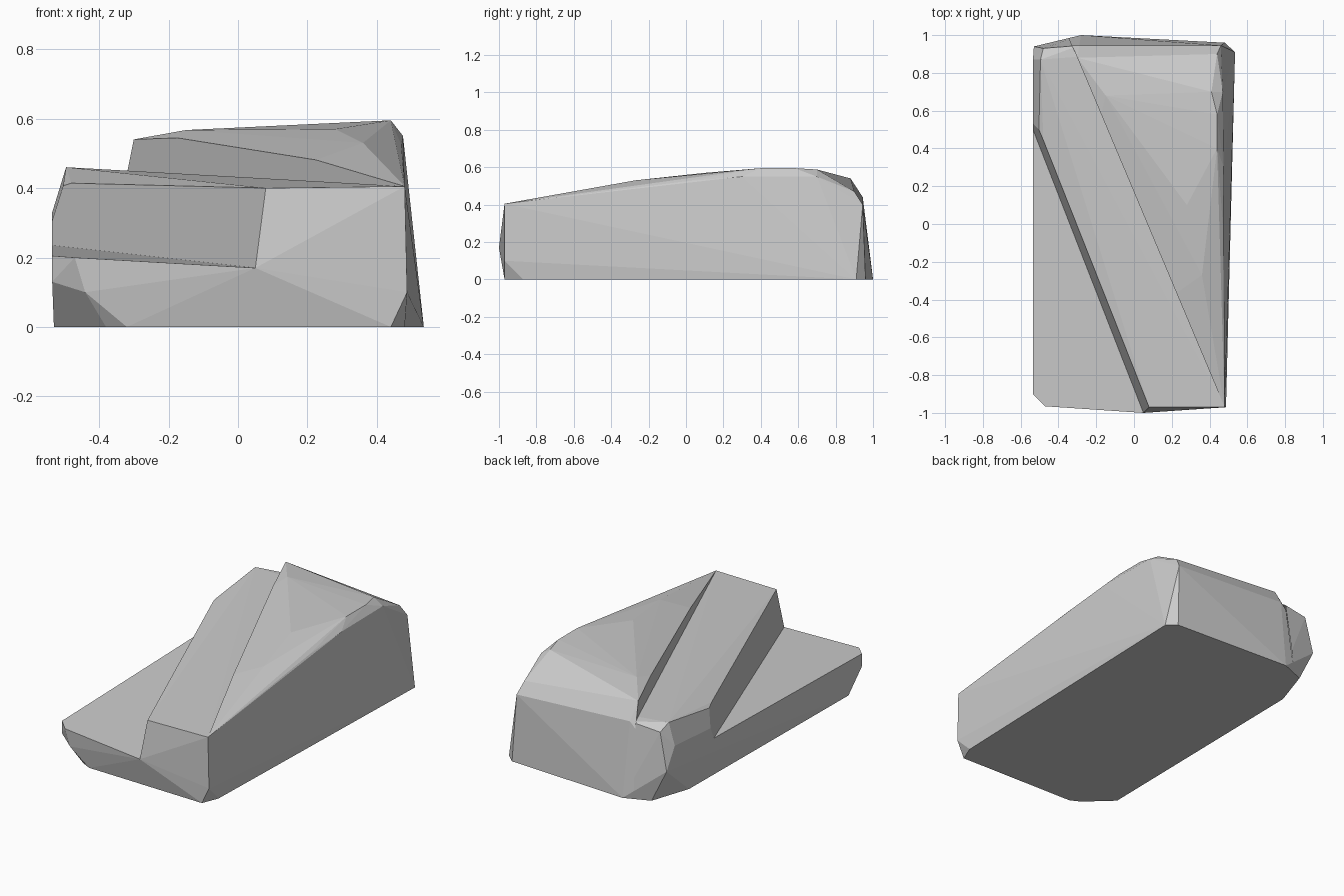
import bpy, bmesh, math
from mathutils import Vector

if "Cube" in bpy.data.objects:
    bpy.data.objects.remove(bpy.data.objects["Cube"])

stone = bpy.data.materials.new("grey stone")
stone.diffuse_color = (0.6, 0.6, 0.6, 1)
stone.use_nodes = True
stone.node_tree.nodes["Principled BSDF"].inputs["Base Color"].default_value = stone.diffuse_color


def hull(points):
    """Convex chunk wrapped around a few corner points."""
    bm = bmesh.new()
    for p in points:
        bm.verts.new(p)
    bmesh.ops.convex_hull(bm, input=bm.verts)
    bmesh.ops.delete(bm, geom=[v for v in bm.verts if not v.link_faces], context='VERTS')
    bmesh.ops.recalc_face_normals(bm, faces=bm.faces)
    return bm


def plane(a, b, c, towards):
    """Plane through three points, its normal turned towards a direction."""
    a, b, c = Vector(a), Vector(b), Vector(c)
    n = (b - a).cross(c - a).normalized()
    return a, (n if n.dot(Vector(towards)) > 0 else -n)


def cut(bm, pl, cap=True):
    """Drop everything on the normal side; close the cut with one face."""
    co, no = pl
    res = bmesh.ops.bisect_plane(bm, geom=bm.verts[:] + bm.edges[:] + bm.faces[:], dist=1e-5,
                                 plane_co=co, plane_no=no, clear_outer=True)
    if not cap:
        return None
    ring = [v for v in res['geom_cut'] if isinstance(v, bmesh.types.BMVert)]
    mid = sum((v.co for v in ring), Vector()) / len(ring)
    u = no.orthogonal().normalized()
    w = no.cross(u)
    ring.sort(key=lambda v: math.atan2((v.co - mid).dot(w), (v.co - mid).dot(u)))
    face = bm.faces.new(ring)
    face.normal_update()
    return face


def open_below(bm, face, pl):
    """Remove the part of a riser that is buried under the next ledge."""
    co, no = pl
    nrm = face.normal.copy()
    bmesh.ops.bisect_plane(bm, geom=[face] + face.edges[:] + face.verts[:], dist=1e-5,
                           plane_co=co, plane_no=no)
    bm.normal_update()
    buried = [f for f in bm.faces if f.normal.dot(nrm) > 0.9999
              and abs((f.calc_center_median() - face_point).dot(nrm)) < 1e-3
              and (f.calc_center_median() - co).dot(no) < 0]
    bmesh.ops.delete(bm, geom=buried, context='FACES')


def finish(name, bm):
    mesh = bpy.data.meshes.new(name)
    bm.to_mesh(mesh)
    bm.free()
    mesh.materials.append(stone)
    bpy.context.collection.objects.link(bpy.data.objects.new(name, mesh))


# Underside outline and lower walls
base = [
    (-0.53, -0.78, 0), (-0.38, -0.92, 0), (-0.32, -0.95, 0), (0.44, -0.97, 0),
    (0.48, -0.87, 0), (0.535, 0.91, 0), (0.48, 0.96, 0), (-0.28, 1, 0),
    (-0.43, 0.94, 0), (-0.51, 0.7, 0),
    (-0.44, -0.96, 0.1), (-0.535, -0.9, 0.13), (0.487, -0.97, 0.1),
    (-0.535, -0.9, 0.205), (-0.47, -0.965, 0.2), (0.05, -1, 0.17),
    (-0.535, 0.5, 0.235), (-0.535, 0.87, 0.33), (-0.53, 0.94, 0.2),
    (0.48, -0.97, 0.405), (0.46, 0.945, 0.40), (-0.29, 0.945, 0.44),
]
# Rim of the middle ledge
rim = [(0.08, -0.97, 0.40), (-0.48, 0.45, 0.415), (-0.495, 0.87, 0.46),
       (-0.48, 0.93, 0.42), (-0.3, 0.88, 0.44)]
# Sloping top of the crest
crest = [
    (-0.3, 0.88, 0.54), (-0.15, 0.68, 0.567), (0.36, -0.27, 0.53),
    (0.28, 0.1, 0.57), (0.44, 0.4, 0.595), (0.44, 0.58, 0.595),
    (0.41, 0.7, 0.588), (0.47, 0, 0.525), (0.475, 0.3, 0.55),
    (0.47, 0.7, 0.55), (0.44, 0.9, 0.47),
]

# Dividing planes
upper_riser = plane((0.48, -0.97, 0.405), (-0.3, 0.88, 0.44), (-0.3, 0.88, 0.54), (-1, -0.4, 0))
upper_foot = plane((0.48, -0.97, 0.405), (-0.3, 0.88, 0.44), (-1.3, 0.46, 0.44), (0, 0, 1))
lower_riser = plane((0.05, -1, 0.17), (-0.535, 0.5, 0.235), (0.08, -0.97, 0.40), (-1, -0.4, 0))
low_floor = plane((0.05, -1, 0.17), (-0.535, 0.5, 0.235), (-0.535, -0.9, 0.205), (0, 0, 1))


def flipped(pl):
    return pl[0], -pl[1]


# Crest, right of the upper riser
bm = hull(base + crest)
face_point = upper_riser[0]
open_below(bm, cut(bm, upper_riser), upper_foot)
finish("crest", bm)

# Middle ledge, between the two risers
bm = hull(base + rim)
face_point = lower_riser[0]
open_below(bm, cut(bm, lower_riser), low_floor)
cut(bm, flipped(upper_riser), cap=False)
finish("middle_ledge", bm)

# Low ledge, left of the lower riser
bm = hull(base + rim)
cut(bm, low_floor)
cut(bm, flipped(lower_riser), cap=False)
finish("low_ledge", bm)
